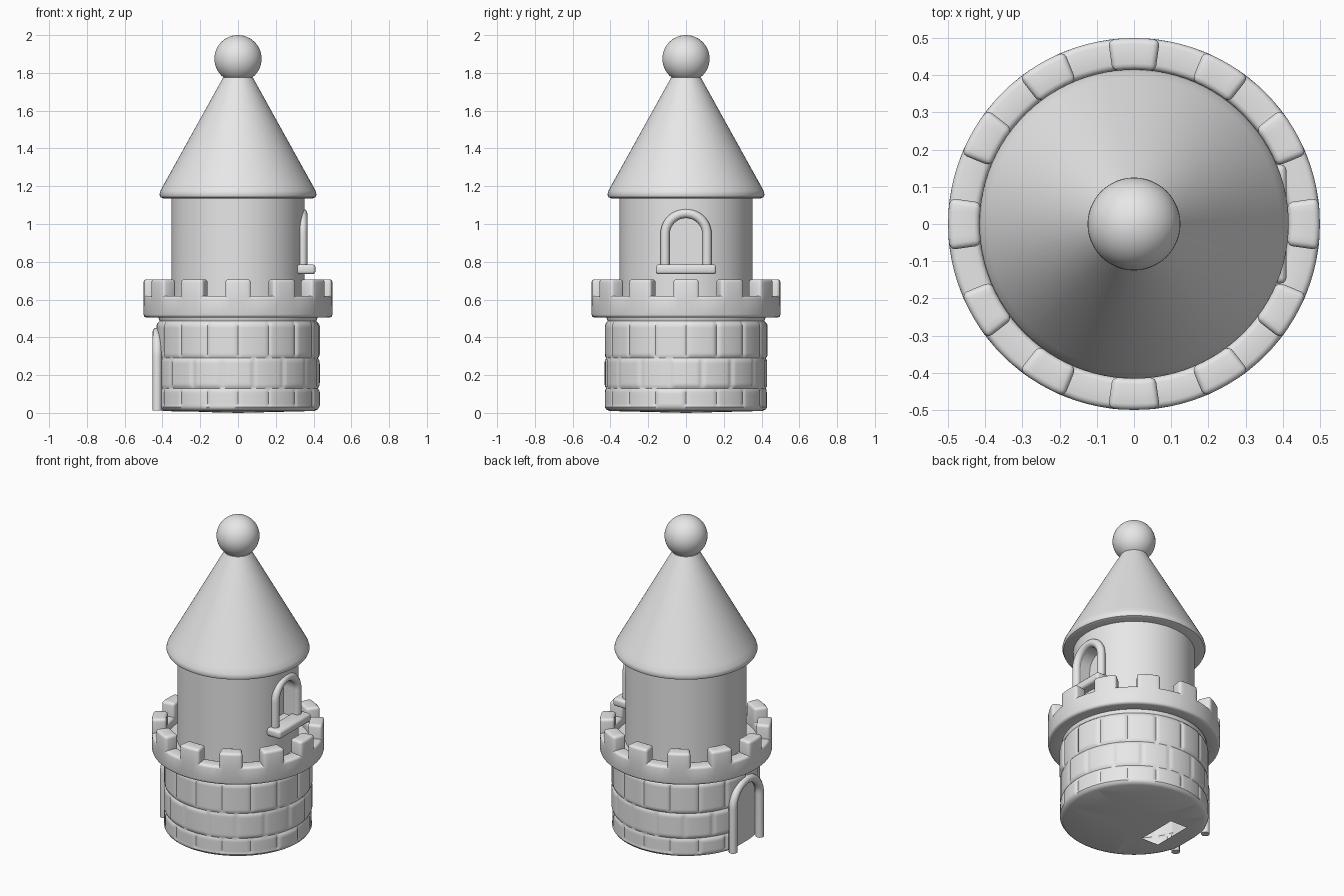
import bpy, bmesh, math, random

if "Cube" in bpy.data.objects:
    bpy.data.objects.remove(bpy.data.objects["Cube"])

random.seed(4)
stone = bpy.data.materials.new("stone_grey")
stone.diffuse_color = (0.8, 0.8, 0.8, 1)
stone.use_nodes = True
stone.node_tree.nodes["Principled BSDF"].inputs["Base Color"].default_value = stone.diffuse_color


def finish(bm, name):
    bmesh.ops.recalc_face_normals(bm, faces=bm.faces[:])
    me = bpy.data.meshes.new(name)
    bm.to_mesh(me)
    bm.free()
    ob = bpy.data.objects.new(name, me)
    bpy.context.collection.objects.link(ob)
    me.materials.append(stone)
    return ob


def apply_mods(ob):
    bpy.ops.object.select_all(action='DESELECT')
    bpy.context.view_layer.objects.active = ob
    ob.select_set(True)
    for m in list(ob.modifiers):
        bpy.ops.object.modifier_apply(modifier=m.name)


def lathe(name, profile, segs, offset=None):
    """Revolve (r, z) points; r = 0 makes a pole; offset(angle, z) shifts the radius."""
    bm = bmesh.new()
    rings = []
    for r, z in profile:
        if r == 0:
            rings.append([bm.verts.new((0, 0, z))] * segs)
            continue
        ring = []
        for i in range(segs):
            a = 2 * math.pi * i / segs
            q = r + (offset(a, z) if offset else 0)
            ring.append(bm.verts.new((q * math.cos(a), q * math.sin(a), z)))
        rings.append(ring)
    for A, B in zip(rings, rings[1:]):
        for i in range(segs):
            j = (i + 1) % segs
            bm.faces.new(list(dict.fromkeys((A[i], A[j], B[j], B[i]))))
    return finish(bm, name)


def arch(w, z0, spring, n=20):
    """Points (y, z) of a round arch, leg to leg."""
    pts = [(w, z0)]
    pts += [(w * math.cos(math.pi * i / n), spring + w * math.sin(math.pi * i / n))
            for i in range(n + 1)]
    return pts + [(-w, z0)]


def cut_arch(ob, w, z0, spring, x0, x1):
    bm = bmesh.new()
    f = bm.faces.new([bm.verts.new((x0, y, z)) for y, z in arch(w, z0, spring)])
    ext = bmesh.ops.extrude_face_region(bm, geom=[f], use_keep_orig=True)
    vs = [g for g in ext['geom'] if isinstance(g, bmesh.types.BMVert)]
    bmesh.ops.translate(bm, vec=(x1 - x0, 0, 0), verts=vs)
    cutter = finish(bm, "cutter")
    cutter.hide_render = True
    m = ob.modifiers.new("cut", 'BOOLEAN')
    m.operation, m.solver, m.object = 'DIFFERENCE', 'EXACT', cutter
    apply_mods(ob)
    bpy.data.objects.remove(cutter)


def frame(name, w, z0, spring, x, thick):
    cu = bpy.data.curves.new(name, 'CURVE')
    cu.dimensions = '3D'
    cu.bevel_depth, cu.bevel_resolution, cu.use_fill_caps = thick, 4, True
    pts = arch(w, z0, spring)
    sp = cu.splines.new('POLY')
    sp.points.add(len(pts) - 1)
    for p, (y, z) in zip(sp.points, pts):
        p.co = (x, y, z, 1)
    ob = bpy.data.objects.new(name, cu)
    bpy.context.collection.objects.link(ob)
    cu.materials.append(stone)


# Base drum with shallow brick courses
COURSES = [0.0, 0.13, 0.29, 0.47]
BRICKS = 16
bulge = [[random.uniform(-0.004, 0.003) for _ in range(BRICKS)] for _ in range(3)]


def brick(a, z):
    if not 0.03 < z < 0.475:
        return 0
    row = max(k for k in range(3) if z >= COURSES[k])
    u = (a / (2 * math.pi) * BRICKS + 0.5 * (row % 2)) % BRICKS
    t = u % 1
    seam = min(t, 1 - t) * 2 * math.pi * 0.43 / BRICKS
    d = min([seam] + [abs(z - c) for c in COURSES[1:3]])
    return bulge[row][int(u) % BRICKS] * min(1, d / 0.02) - 0.008 * math.exp(-(d / 0.009) ** 2)


profile = [(0, 0), (0.405, 0.010), (0.422, 0.018), (0.43, 0.03)]
profile += [(0.431, 0.04 + 0.01 * i) for i in range(43)]
profile += [(0.426, 0.474), (0.415, 0.487), (0.42, 0.5), (0.42, 0.57), (0, 0.57)]
base = lathe("base_drum", profile, 240, brick)
cut_arch(base, 0.125, -0.1, 0.29, -0.6, -0.40)   # flat door panel

# Opening in the underside, behind the door
bm = bmesh.new()
bm.from_mesh(base.data)
X0, X1, Y = -0.29, -0.17, 0.13
for co, no in (((X0, 0, 0), (1, 0, 0)), ((X1, 0, 0), (1, 0, 0)),
               ((0, Y, 0), (0, 1, 0)), ((0, -Y, 0), (0, 1, 0))):
    low = [f for f in bm.faces if f.calc_center_median().z < 0.012 and f.normal.z < -0.8]
    geom = low + list({e for f in low for e in f.edges}) + list({v for f in low for v in f.verts})
    bmesh.ops.bisect_plane(bm, geom=geom, plane_co=co, plane_no=no)
hole = []
for f in bm.faces:
    c = f.calc_center_median()
    if c.z < 0.012 and X0 < c.x < X1 and abs(c.y) < Y:
        hole.append(f)
bmesh.ops.delete(bm, geom=hole, context='FACES')
bm.to_mesh(base.data)
bm.free()

frame("door_frame", 0.135, 0.012, 0.292, -0.428, 0.025)

# Parapet ring with twelve merlons
bm = bmesh.new()
angles = []
for k in range(12):
    angles += [math.radians(30 * k - 8 + 4 * i) for i in range(4)]
    angles += [math.radians(30 * k + 8 + 3.5 * i) for i in range(4)]
section = [(0.5, 0.505), (0.5, 0.62), (0.415, 0.62), (0.415, 0.505)]
loops = [[bm.verts.new((r * math.cos(a), r * math.sin(a), z)) for r, z in section] for a in angles]
tops = []
for i, A in enumerate(loops):
    B = loops[(i + 1) % len(loops)]
    for j in range(4):
        k = (j + 1) % 4
        f = bm.faces.new((A[j], B[j], B[k], A[k]))
        if j == 1 and i % 8 < 4:
            tops.append(f)
ext = bmesh.ops.extrude_face_region(bm, geom=tops)
bmesh.ops.translate(bm, vec=(0, 0, 0.087),
                    verts=[g for g in ext['geom'] if isinstance(g, bmesh.types.BMVert)])
ring = finish(bm, "parapet_ring")
bev = ring.modifiers.new("bevel", 'BEVEL')
bev.width, bev.segments, bev.limit_method, bev.angle_limit = 0.016, 3, 'ANGLE', math.radians(40)
apply_mods(ring)

# Upper tower with window recess
tower = lathe("upper_tower", [(0, 0.56), (0.352, 0.56), (0.352, 1.15), (0, 1.15)], 96)
cut_arch(tower, 0.09, 0.77, 0.945, 0.26, 0.6)
frame("window_frame", 0.111, 0.76, 0.945, 0.342, 0.025)

# Window sill
bm = bmesh.new()
bmesh.ops.create_cube(bm, size=1)
bmesh.ops.scale(bm, vec=(0.10, 0.32, 0.052), verts=bm.verts[:])
bmesh.ops.translate(bm, vec=(0.36, 0, 0.76), verts=bm.verts[:])
bmesh.ops.bevel(bm, geom=bm.edges[:], offset=0.016, segments=3, profile=0.5, affect='EDGES')
finish(bm, "window_sill")

# Conical roof and ball finial
lathe("roof", [(0, 1.138), (0.395, 1.136), (0.41, 1.142), (0.416, 1.156), (0.411, 1.175),
               (0.395, 1.205), (0.079, 1.775), (0, 1.79)], 96)
bm = bmesh.new()
bmesh.ops.create_uvsphere(bm, u_segments=48, v_segments=24, radius=0.125)
bmesh.ops.translate(bm, vec=(0, 0, 1.875), verts=bm.verts[:])
finish(bm, "finial_ball")

# Smooth shading with sharp edges kept
bpy.ops.object.select_all(action='DESELECT')
for ob in bpy.data.objects:
    if ob.type == 'MESH':
        ob.select_set(True)
        bpy.context.view_layer.objects.active = ob
bpy.ops.object.shade_smooth_by_angle(angle=math.radians(40))
